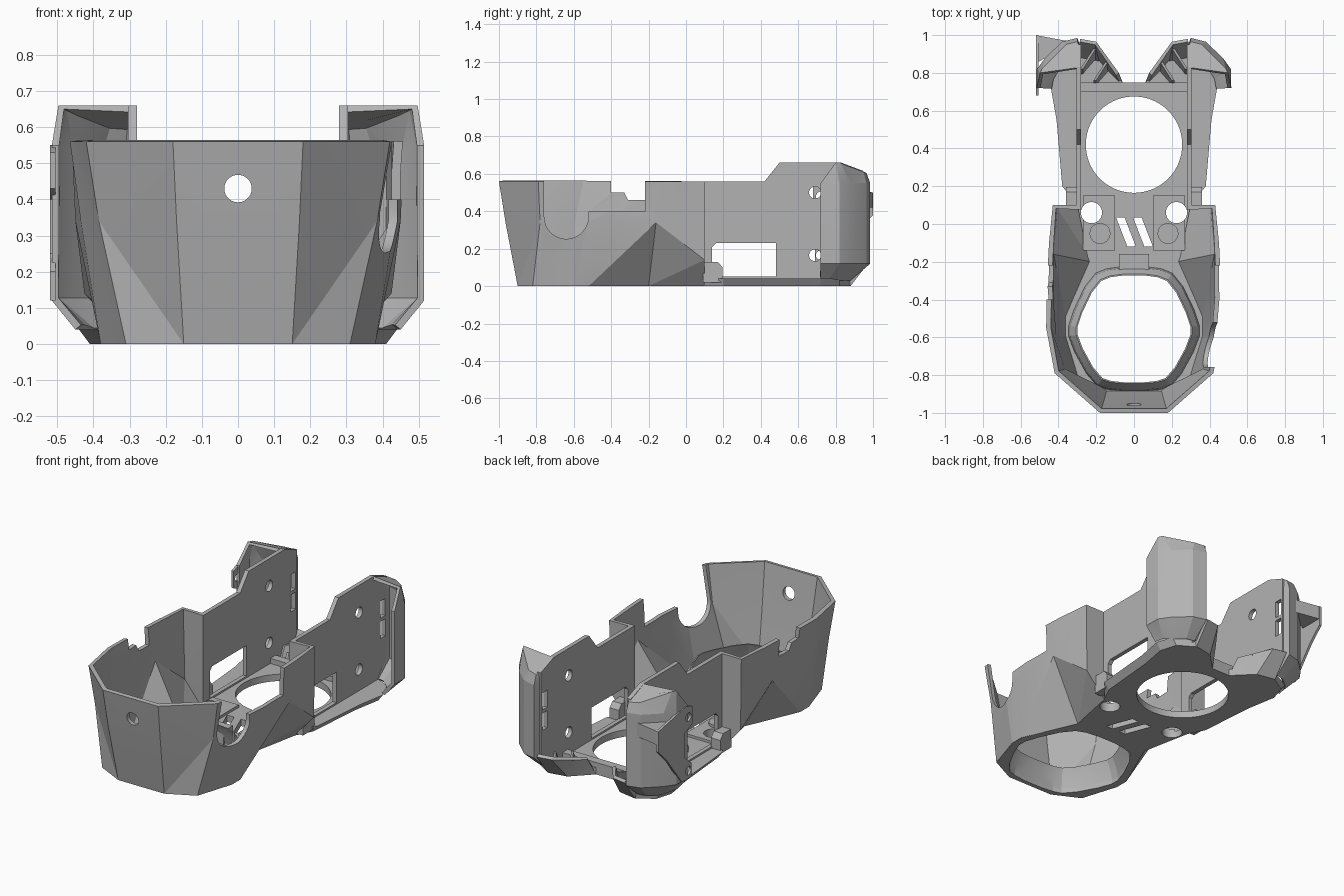
import bpy, bmesh, math
from mathutils import Matrix, Vector

if "Cube" in bpy.data.objects:
    bpy.data.objects.remove(bpy.data.objects["Cube"])

GREY = bpy.data.materials.new("plain grey")
GREY.use_nodes = True
GREY.diffuse_color = (0.45, 0.45, 0.45, 1)
GREY.node_tree.nodes["Principled BSDF"].inputs["Base Color"].default_value = (0.45, 0.45, 0.45, 1)


def add(name, bm, closed=True):
    if closed:
        bmesh.ops.recalc_face_normals(bm, faces=bm.faces)
    mesh = bpy.data.meshes.new(name)
    bm.to_mesh(mesh)
    bm.free()
    mesh.materials.append(GREY)
    obj = bpy.data.objects.new(name, mesh)
    bpy.context.collection.objects.link(obj)
    return obj


def bake(obj):
    """Apply all modifiers."""
    graph = bpy.context.evaluated_depsgraph_get()
    mesh = bpy.data.meshes.new_from_object(obj.evaluated_get(graph))
    obj.modifiers.clear()
    obj.data = mesh


def thicken(obj, wall):
    mod = obj.modifiers.new("thickness", "SOLIDIFY")
    mod.thickness, mod.offset = wall, -1
    bake(obj)


def prism(name, rings):
    """Closed solid through matching closed outlines."""
    bm = bmesh.new()
    vs = [[bm.verts.new(p) for p in r] for r in rings]
    n = len(vs[0])
    for a, b in zip(vs, vs[1:]):
        for i in range(n):
            j = (i + 1) % n
            bm.faces.new((a[i], a[j], b[j], b[i]))
    bm.faces.new(vs[0][::-1])
    bm.faces.new(vs[-1])
    return add(name, bm)


def shell(name, rings, wall, split, lid=()):
    """Faceted wall through open outlines, thickened inwards; the diagonals mirror after face number split."""
    bm = bmesh.new()
    vs = [[bm.verts.new(p) for p in r] for r in rings]
    for a, b in zip(vs, vs[1:]):
        for i in range(len(a) - 1):
            p, q, r, s = a[i], b[i], b[i + 1], a[i + 1]
            for tri in (((p, q, s), (q, r, s)) if i < split else ((p, q, r), (p, r, s))):
                bm.faces.new(tri)
    if lid:
        bm.faces.new((vs[-1] + [bm.verts.new(p) for p in lid])[::-1])
    obj = add(name, bm, closed=False)
    thicken(obj, wall)
    return obj


def box(name, x0, x1, y0, y1, z0, z1):
    bm = bmesh.new()
    bmesh.ops.create_cube(bm, size=1)
    for v in bm.verts:
        v.co = Vector(((x0, x1)[v.co.x > 0], (y0, y1)[v.co.y > 0], (z0, z1)[v.co.z > 0]))
    return add(name, bm)


def rod(name, centre, radius, depth, axis="Z", sides=40):
    bm = bmesh.new()
    bmesh.ops.create_cone(bm, cap_ends=True, segments=sides, radius1=radius, radius2=radius, depth=depth)
    turn = {"Z": Matrix(), "X": Matrix.Rotation(math.pi / 2, 4, "Y"), "Y": Matrix.Rotation(math.pi / 2, 4, "X")}
    bm.transform(Matrix.Translation(centre) @ turn[axis])
    return add(name, bm)


def side_panel(name, outline, x0, x1):
    return prism(name, [[(x, y, z) for y, z in outline] for x in (x0, x1)])


def slab(name, outline, z0, z1):
    return prism(name, [[(x, y, z) for x, y in outline] for z in (z0, z1)])


def cut(obj, *cutters):
    for c in cutters:
        c.hide_render = True
        mod = obj.modifiers.new("cut", "BOOLEAN")
        mod.operation, mod.solver, mod.object = "DIFFERENCE", "EXACT", c
    bake(obj)
    for c in cutters:
        bpy.data.objects.remove(c)


def mirrored(obj, name):
    mesh = obj.data.copy()
    mesh.transform(Matrix.Scale(-1, 4, (1, 0, 0)))
    mesh.flip_normals()
    bpy.context.collection.objects.link(bpy.data.objects.new(name, mesh))


def both(pts):
    """Half outline, continued by its reflection."""
    return list(pts) + [(-p[0], *p[1:]) for p in reversed(pts)]


def rounded(pts):
    return [tuple(a[k] * w + b[k] * (1 - w) for k in (0, 1))
            for a, b in zip(pts, pts[1:] + pts[:1]) for w in (0.75, 0.25)]


# Faceted front bowl: bottom, waist and rim, open at the rear
base = [(.28, .1, 0), (.3, .1, 0), (.24, -.2, 0), (.38, -.52, 0), (.38, -.6, 0), (.31, -.82, 0), (.15, -.9, 0)]
waist = [(.28, .1, .14), (.425, .1, .14), (.45, -.16, .34), (.45, -.42, .34), (.435, -.6, .34),
         (.385, -.78, .34), (.17, -.965, .34)]
rim = [(.28, .1, .56), (.43, .1, .56), (.45, -.1, .56), (.46, -.3, .56), (.465, -.55, .56),
       (.42, -.79, .56), (.18, -1, .56)]
bowl = shell("front_bowl", [both(r) for r in (base, waist, rim)], .025, 7)
arc = [(-.64 + .118 * math.cos(t), .37 + .118 * math.sin(t))
       for t in (math.pi + math.pi * i / 16 for i in range(17))]
cut(bowl,
    side_panel("cut_u", [(-.758, .7)] + arc + [(-.522, .7)], .25, .7),
    side_panel("cut_ledge", [(-.53, .4), (-.22, .4), (-.22, .7), (-.53, .7)], .25, .7),
    side_panel("cut_steps", [(-.4, .7), (-.4, .5), (-.33, .5), (-.31, .46), (-.22, .46), (-.22, .7)], -.7, -.25),
    rod("cut_dent", (0, 0, .58), .045, 2, "X"),
    rod("cut_front_hole", (0, -1, .43), .038, .4, "Y"))

# Floor slab with chamfered rear sides
half = [(.15, -.895), (.305, -.815), (.375, -.6), (.375, -.52), (.24, -.2), (.3, .1), (.35, .2), (.38, .55),
        (.41, .72), (.38, .82), (.28, .88), (.17, .86), (.06, .75)]
top = [(x + .03 if x > .3 and y > .15 else x, y, .04) for x, y in half]
floor = prism("floor", [both([(x, y, 0) for x, y in half]), both(top)])
throat = rounded(both([(.1, -.84), (.19, -.81), (.3, -.61), (.3, -.52), (.2, -.31), (.1, -.27)]))


def ring(scale, z):
    return [(x * scale, (y + .555) * scale - .555, z) for x, y in throat]


cutters = [prism("cut_throat", [ring(1.12, -.1), ring(1.12, .2)]),
           rod("cut_rear_fan", (0, .42, 0), .255, .3, sides=72)]
cutters += [rod("cut_round", (s * .225, .06, 0), .056, .3) for s in (1, -1)]
for x in (-.06, .03):
    cutters.append(slab("cut_vent", [(x - .035, .035), (x + .01, .035), (x + .07, -.12), (x + .025, -.12)], -.1, .2))
cut(floor, *cutters)

# Tapered collar round the front opening
collar = prism("front_collar", [ring(1.18, 0), ring(1.13, .09), ring(1.02, .14)])
cut(collar, prism("cut_collar", [ring(1.14, -.001), ring(1.08, .08), ring(.98, .15)]))
box("collar_block", -.08, .08, -.25, -.16, .02, .1)
box("rear_crossbar", -.28, .28, .7, .75, .03, .07)

# Rear side wall with window, screw holes and slots
outline = [(.09, .02), (.09, .56), (.42, .56), (.5, .66), (.83, .66), (.95, .615), (.95, .12), (.86, .02)]
wall = side_panel("left_wall", outline, .28, .305)
window = [(.14, .05), (.14, .21), (.16, .23), (.48, .23), (.48, .05)]
cut(wall, side_panel("cut_window", window, .2, .4),
    *[rod("cut_screw", (.3, .69, z), .032, .3, "X") for z in (.165, .5)],
    *[box("cut_slot", .2, .4, .89, .935, z, z + .1) for z in (.27, .39)])
mirrored(wall, "right_wall")

# Rear corner pod: curved shell open to the front
foot = [(.285, .86, .03), (.3, .88, .03), (.35, .87, .03), (.41, .82, .03), (.44, .77, .04), (.45, .72, .04)]
body = [(.285, .94), (.3, .985), (.38, .965), (.47, .88), (.513, .82), (.515, .72)]
cap = [(.285, .93, .62), (.3, .965, .605), (.36, .95, .61), (.45, .86, .645), (.485, .825, .66), (.497, .8, .66)]
pod = shell("left_pod", [foot, [(x, y, .12) for x, y in body], [(x, y, .55) for x, y in body], cap],
            .02, 3, lid=[(.285, .83, .66)])
mirrored(pod, "right_pod")

# Low flared bracket inside each pod, with ribs
flare = shell("left_flare", [[(.06, .75, 0), (.17, .86, 0), (.285, .88, 0)],
                             [(.08, .8, .1), (.2, .965, .13), (.285, .98, .13)]], .02, 1)
mirrored(flare, "right_flare")
for k, (x, y) in enumerate([(.13, .81), (.2, .87)]):
    rib = prism(f"left_rib_{k}", [[(x + d, y, .03), (x + d, y + .06, .11), (x + d + .07, y - .05, .1),
                                   (x + d + .07, y - .08, .03)] for d in (0, .015)])
    mirrored(rib, f"right_rib_{k}")

# Floor pads, bosses and the steps behind the bowl
pad = box("left_pad", .1, .27, -.14, .15, .03, .055)
cut(pad, rod("cut_pad", (.225, .06, 0), .056, .4))
mirrored(pad, "right_pad")
boss = rod("left_boss", (.18, -.05, .055), .055, .03)
mirrored(boss, "right_boss")
step = side_panel("left_step", [(.09, .02), (.09, .13), (.17, .13), (.195, .1), (.195, .02)], .3, .36)
mirrored(step, "right_step")

# Mounting plate on the right pod only
plate = side_panel("mounting_plate", [(.68, .43), (.68, .53), (.74, .55), (1, .5), (1, .38), (.92, .3),
                                      (.78, .12), (.69, .12), (.69, .2), (.75, .25), (.75, .4)], -.52, -.505)
cut(plate, *[rod("cut_lug", (-.51, .72, z), .025, .2, "X") for z in (.48, .165)])
slab("plate_link", [(-.52, 1), (-.36, .97), (-.45, .89), (-.52, .85)], .42, .5)

# Shade curved holes smooth, keep facets crisp
for obj in bpy.data.objects:
    if obj.type == "MESH" and obj.data.materials and obj.data.materials[0] == GREY:
        bpy.ops.object.select_all(action="DESELECT")
        obj.select_set(True)
        bpy.context.view_layer.objects.active = obj
        bpy.ops.object.shade_smooth_by_angle(angle=math.radians(12))
